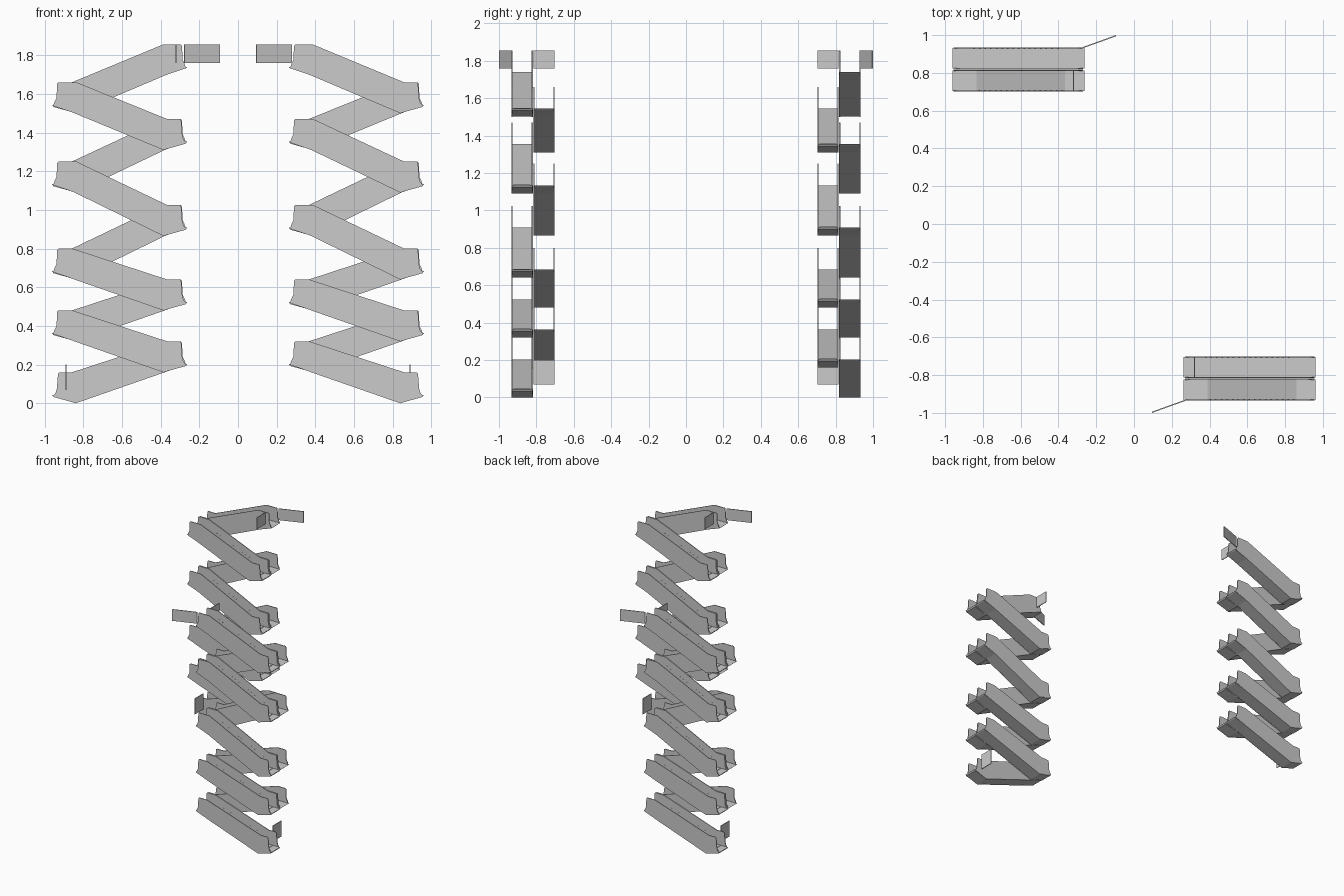
import bpy, bmesh, math
from mathutils import Matrix

if "Cube" in bpy.data.objects:
    bpy.data.objects.remove(bpy.data.objects["Cube"])

L = 0.685                      # length of one flight along x
X_LO, X_HI = 0.27, 0.955       # ends of the front stack
WALL = 0.006
LANES = [(-0.934, -0.819), (-0.816, -0.702)]   # outer lane, inner lane
LEVELS = [0.16, 0.32, 0.48, 0.64, 0.80, 1.025, 1.25, 1.47, 1.66, 1.855]
HALF_TURN = Matrix.Rotation(math.pi, 4, 'Z')


def add_slab(bm, outline, y0, y1):
    """Extrude an x-z outline from y0 to y1."""
    a = [bm.verts.new((x, y0, z)) for x, z in outline]
    b = [bm.verts.new((x, y1, z)) for x, z in outline]
    bm.faces.new(a)
    bm.faces.new(b[::-1])
    n = len(a)
    for i in range(n):
        j = (i + 1) % n
        bm.faces.new((a[j], a[i], b[i], b[j]))


def add_box(bm, x0, x1, y0, y1, z0, z1):
    add_slab(bm, [(x0, z0), (x1, z0), (x1, z1), (x0, z1)], y0, y1)


def finish(name, bm):
    """Make the part for the front stack and its half-turn twin at the back."""
    bmesh.ops.recalc_face_normals(bm, faces=bm.faces)
    me = bpy.data.meshes.new(name)
    bm.to_mesh(me)
    bm.free()
    for side in ("front", "back"):
        ob = bpy.data.objects.new(f"{side}_{name}", me)
        bpy.context.collection.objects.link(ob)
        if side == "back":
            ob.matrix_world = HALF_TURN


def flight(i, z0, z1):
    y0, y1 = LANES[i % 2]
    to_x = (lambda u: X_HI - u) if i % 2 == 0 else (lambda u: X_LO + u)
    place = lambda pts: [(to_x(u), z) for u, z in pts]
    top = L - (0.10 if i < 4 else 0.12)        # where the handrail levels out

    # side balustrades, reaching down to the underside
    wall = place([
        (0, z0 - .12), (.012, z0 - .105), (.018, z0 - .085), (.024, z0 - .006), (.03, z0),
        (.095, z0), (top, z1), (L - .026, z1), (L - .02, z1 - .006),
        (L - .016, z1 - .08), (L - .006, z1 - .10), (L, z1 - .118),
        (L - .11, z1 - .16), (.115, z0 - .16)])
    bm = bmesh.new()
    add_slab(bm, wall, y0, y0 + WALL)
    add_slab(bm, wall, y1 - WALL, y1)
    finish(f"balustrades_{i + 1}", bm)

    # truss with the moving ramp and both landings
    f0, f1 = z0 - .116, z1 - .116
    truss = place([
        (-.007, f0), (.095, f0), (top, f1), (L + .007, f1), (L, f1 - .006),
        (L - .11, z1 - .159), (.115, z0 - .159), (0, z0 - .127)])
    bm = bmesh.new()
    add_slab(bm, truss, y0 + WALL * .5, y1 - WALL * .5)
    finish(f"ramp_{i + 1}", bm)

    # comb plate at the lower landing
    bm = bmesh.new()
    xa, xb = sorted((to_x(.055), to_x(.095)))
    add_box(bm, xa, xb, y0 + .012, y1 - .012, f0 - .002, f0 + .004)
    finish(f"comb_plate_{i + 1}", bm)

    # small skirt lamps along both inner walls
    bm = bmesh.new()
    n = 16
    for k in range(n):
        t = (k + .5) / n
        u, z = .095 + t * (top - .095), f0 + t * (f1 - f0) + .05
        x = to_x(u)
        for y in (y0 + WALL, y1 - WALL):
            add_box(bm, x - .004, x + .004, y - .001, y + .001, z - .002, z + .002)
    finish(f"skirt_lamps_{i + 1}", bm)


for i in range(len(LEVELS) - 1):
    flight(i, LEVELS[i], LEVELS[i + 1])

# barriers closing the unused inner lane at the bottom and top
for name, x, za, zb in (("bottom_barrier", .89, .07, .20), ("top_barrier", .32, 1.76, 1.855)):
    bm = bmesh.new()
    add_box(bm, x - .003, x + .003, -.816, -.702, za, zb)
    finish(name, bm)

# slanted guide panel at the top exit
bm = bmesh.new()
ax, ay, bx, by = .278, -.931, .095, -.997
d = math.hypot(bx - ax, by - ay)
add_box(bm, 0, d, -.003, .003, 1.76, 1.855)
bmesh.ops.transform(
    bm, verts=bm.verts,
    matrix=Matrix.Translation((ax, ay, 0)) @ Matrix.Rotation(math.atan2(by - ay, bx - ax), 4, 'Z'))
finish("guide_panel", bm)
